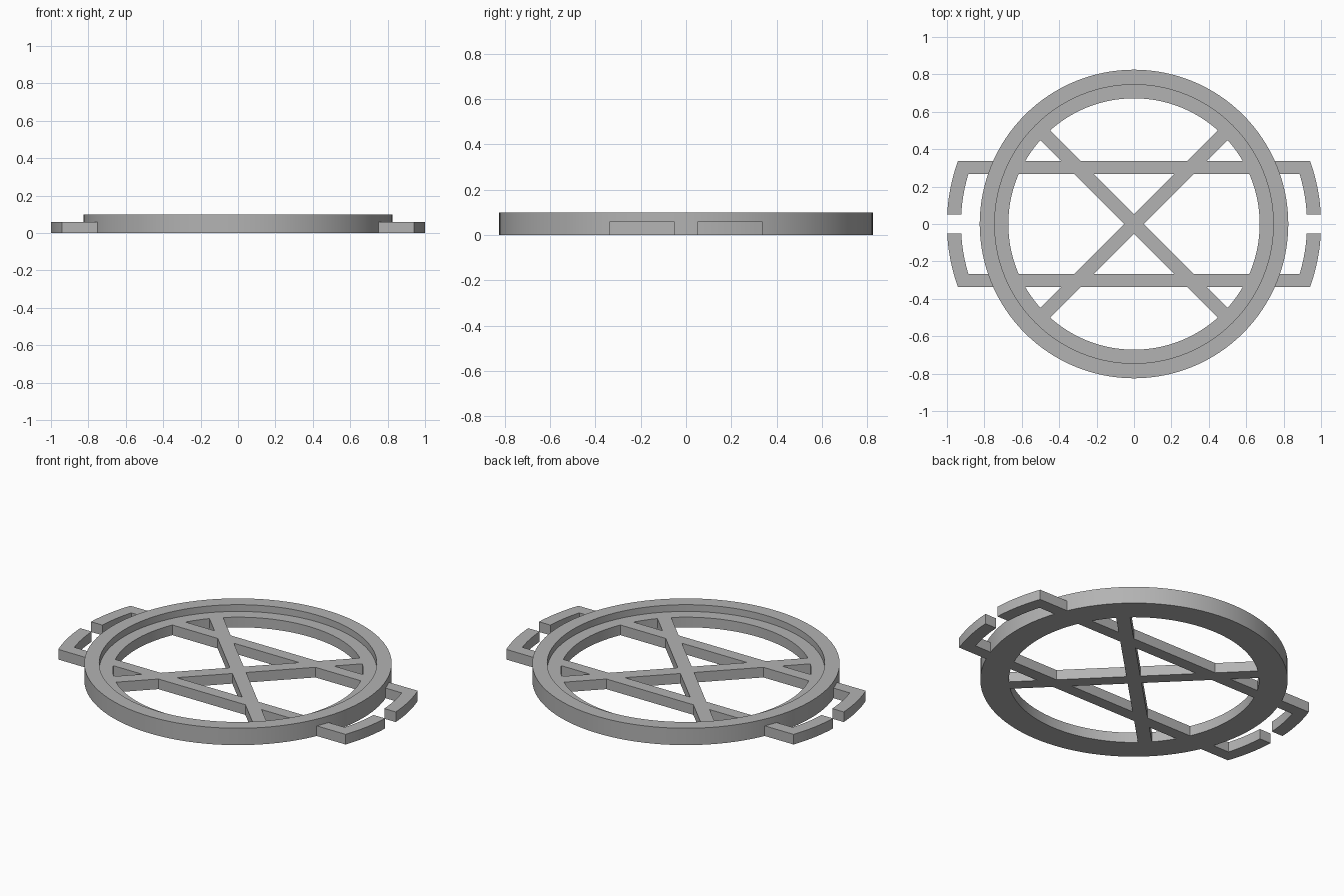
import bpy, bmesh
from math import asin, sin, cos, pi, radians, sqrt
from mathutils import Matrix, Vector

cube = bpy.data.objects.get("Cube")
if cube:
    bpy.data.objects.remove(cube, do_unlink=True)

FLOOR_H, RIM_H = 0.06, 0.10
OUTER_R, LIP_R, INNER_R = 0.825, 0.745, 0.672
HOOK_OUT, HOOK_IN = 1.0, 0.925
RAIL_IN, RAIL_OUT, GAP = 0.267, 0.338, 0.05
BRACE_W = 0.075

grey = bpy.data.materials.new("plain grey")
grey.use_nodes = True
colour = (0.45, 0.45, 0.45, 1)
grey.diffuse_color = colour
grey.node_tree.nodes["Principled BSDF"].inputs["Base Color"].default_value = colour


def finish(name, bm):
    bmesh.ops.recalc_face_normals(bm, faces=bm.faces)
    mesh = bpy.data.meshes.new(name)
    bm.to_mesh(mesh)
    bm.free()
    mesh.materials.append(grey)
    obj = bpy.data.objects.new(name, mesh)
    bpy.context.scene.collection.objects.link(obj)
    return obj


def slab(name, outline, height):
    """Flat outline raised from the ground."""
    bm = bmesh.new()
    face = bm.faces.new([bm.verts.new((x, y, 0)) for x, y in outline])
    top = bmesh.ops.extrude_face_region(bm, geom=[face])["geom"]
    bmesh.ops.translate(bm, vec=(0, 0, height),
                        verts=[v for v in top if isinstance(v, bmesh.types.BMVert)])
    return finish(name, bm)


def arc(radius, y0, y1, steps=10):
    a, b = asin(y0 / radius), asin(y1 / radius)
    return [(radius * cos(a + (b - a) * i / steps),
             radius * sin(a + (b - a) * i / steps)) for i in range(steps + 1)]


# Stepped ring
bm = bmesh.new()
profile = [(INNER_R, 0), (OUTER_R, 0), (OUTER_R, RIM_H),
           (LIP_R, RIM_H), (LIP_R, FLOOR_H), (INNER_R, FLOOR_H)]
verts = [bm.verts.new((r, 0, z)) for r, z in profile]
edges = [bm.edges.new((verts[i - 1], verts[i])) for i in range(len(verts))]
bmesh.ops.spin(bm, geom=verts + edges, cent=(0, 0, 0), axis=(0, 0, 1),
               angle=2 * pi, steps=128)
bmesh.ops.remove_doubles(bm, verts=bm.verts, dist=1e-4)
frame = finish("ring_frame", bm)

# Rails with curved hooks at both ends
half = arc(HOOK_IN, RAIL_IN, GAP) + arc(HOOK_OUT, GAP, RAIL_OUT)
parts = []
for side in (1, -1):
    outline = half + [(-x, y) for x, y in reversed(half)]
    parts.append(slab("rail", [(x, y * side) for x, y in outline], FLOOR_H))

# Crossed diagonal braces, drawn as one plus-shaped outline turned by 45 degrees
w, reach = BRACE_W / 2, (INNER_R + LIP_R) / 2
arm = [Vector((w, w)), Vector((w, reach)), Vector((-w, reach))]
cross = [Matrix.Rotation(radians(45 + 90 * i), 2) @ p for i in range(4) for p in arm]
parts.append(slab("cross_brace", cross, FLOOR_H))

# Join everything into one solid
for part in parts:
    mod = frame.modifiers.new("join " + part.name, 'BOOLEAN')
    mod.operation, mod.solver, mod.object = 'UNION', 'EXACT', part
bpy.context.view_layer.update()
depsgraph = bpy.context.evaluated_depsgraph_get()
solid = bpy.data.meshes.new_from_object(frame.evaluated_get(depsgraph))
frame.modifiers.clear()
frame.data = solid
for part in parts:
    bpy.data.objects.remove(part, do_unlink=True)

# Smooth round walls, sharp corners
bpy.ops.object.select_all(action='DESELECT')
frame.select_set(True)
bpy.context.view_layer.objects.active = frame
bpy.ops.object.shade_smooth_by_angle(angle=radians(30))
